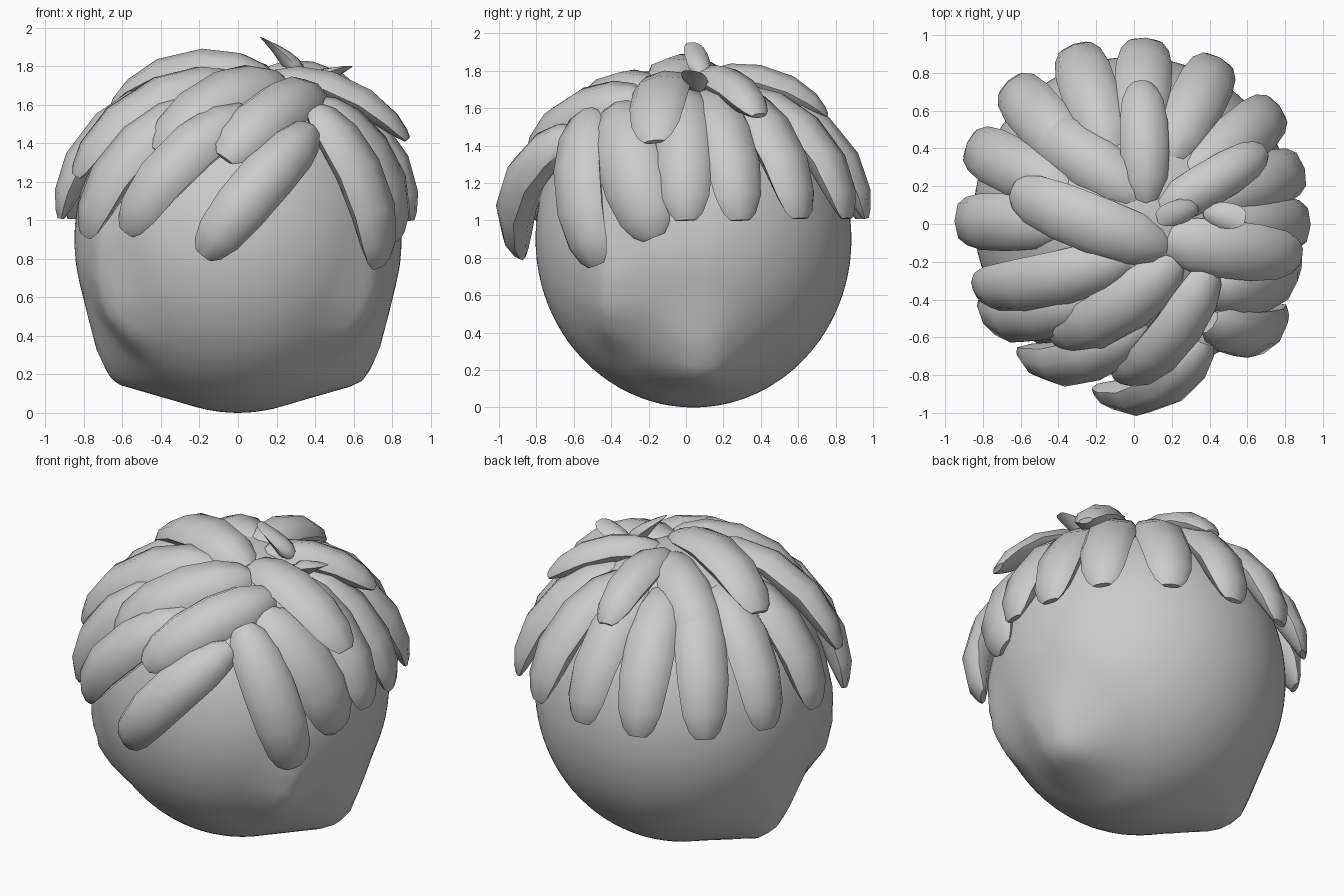
import bpy, bmesh, math
from mathutils import Vector
from mathutils.bvhtree import BVHTree

if "Cube" in bpy.data.objects:
    bpy.data.objects.remove(bpy.data.objects["Cube"])

CENTRE = Vector((0, 0.04, 0.9))


def finish(bm, name, angle):
    bmesh.ops.recalc_face_normals(bm, faces=bm.faces)
    me = bpy.data.meshes.new(name)
    bm.to_mesh(me)
    bm.free()
    ob = bpy.data.objects.new(name, me)
    bpy.context.collection.objects.link(ob)
    bpy.ops.object.select_all(action='DESELECT')
    ob.select_set(True)
    bpy.context.view_layer.objects.active = ob
    bpy.ops.object.shade_smooth_by_angle(angle=math.radians(angle))
    return ob


def ellipsoid(level):
    bm = bmesh.new()
    bmesh.ops.create_icosphere(bm, subdivisions=level, radius=1)
    for v in bm.verts:
        v.co = CENTRE + Vector((v.co.x * 0.85, v.co.y * 0.845, v.co.z * 0.9))
    return bm


# Ellipsoid stretched over mirrored corner points
def hull_tree(corners):
    bm = ellipsoid(4)
    for x, y, z in corners:
        for s in (1, -1):
            bm.verts.new((x * s, y, z))
    bmesh.ops.convex_hull(bm, input=bm.verts[:])
    tree = BVHTree.FromBMesh(bm)
    bm.free()
    return tree


# Head: outer envelope of a jaw hull and a face hull
def make_head():
    jaw = hull_tree([(0.63, 0.02, 0.15), (0.63, 0.15, 0.15), (0.675, 0.02, 0.20), (0.675, 0.15, 0.20),
                     (0.735, 0.0, 0.33), (0.735, 0.15, 0.33), (0.79, 0.0, 0.54), (0.79, 0.12, 0.54)])
    face = hull_tree([(0.61, -0.44, 0.42), (0.68, -0.45, 0.52), (0.72, -0.45, 0.66),
                      (0.72, -0.46, 0.86)])
    bm = ellipsoid(5)
    for v in bm.verts:
        d = (v.co - CENTRE).normalized()
        start = CENTRE + d * 3
        hits = [t.ray_cast(start, -d)[0] for t in (jaw, face)]
        v.co = max([v.co.copy()] + [h for h in hits if h], key=lambda p: (p - CENTRE).length)
    finish(bm, "head", 30)


# Hair lock: flattened tapering tube that follows the scalp from root to tip
PROFILE = [(0, 0.45), (0.07, 0.7), (0.22, 0.92), (0.42, 1), (0.65, 0.98),
           (0.84, 0.84), (0.95, 0.6), (1, 0.36)]


def lock(name, root, tip, width=0.152, thick=0.095, bulge=0.015, sides=8, pinch=0.5, power=6):
    a, b = Vector(root) - CENTRE, Vector(tip) - CENTRE
    da, db = a.normalized(), b.normalized()

    def point(t):
        d = da.lerp(db, t).normalized()
        return d * (a.length * (1 - t) + b.length * t + bulge * math.sin(math.pi * t))

    bm = bmesh.new()
    rings = []
    for t, w in PROFILE:
        p = point(t)
        tan = (point(t + 0.02) - point(t - 0.02)).normalized()
        side = tan.cross(p).normalized()
        up = side.cross(tan).normalized()
        flat = w * (1 - pinch * t ** power)
        ring = []
        for i in range(sides):
            q = 2 * math.pi * i / sides
            ring.append(bm.verts.new(CENTRE + p + side * math.cos(q) * width * w
                                     + up * math.sin(q) * thick * flat))
        rings.append(ring)
    for r, s in zip(rings, rings[1:]):
        for i in range(sides):
            j = (i + 1) % sides
            bm.faces.new((r[i], r[j], s[j], s[i]))
    bm.faces.new(rings[0])
    bm.faces.new(rings[-1])
    finish(bm, name, 50)


make_head()

# Lower ring around sides and back, roots directly above the tips
ring_tips = [(0.90, 0.00, 1.00), (0.87, 0.29, 1.00), (0.75, 0.61, 1.01),
             (0.44, 0.86, 1.01), (0.06, 0.96, 1.01), (-0.31, 0.93, 1.01), (-0.65, 0.74, 1.01),
             (-0.86, 0.42, 1.01), (-0.92, 0.02, 1.01)]
for tip in ring_tips:
    h = Vector(tip[:2]).normalized() * 0.36
    lock("lower_lock", (h.x, h.y, 1.66), tip)
lock("lower_lock", (0.42, -0.36, 1.60), (0.83, -0.17, 0.91), 0.175)

# Fringe across the forehead
lock("fringe_lock", (0.40, -0.52, 1.57), (0.73, -0.48, 0.76), 0.155)
lock("fringe_lock", (0.37, -0.61, 1.46), (-0.18, -0.87, 0.82), 0.145, 0.115, 0.035)
lock("fringe_lock", (0.06, -0.52, 1.55), (-0.58, -0.69, 0.94), 0.15, 0.11, 0.03)
lock("fringe_lock", (-0.20, -0.38, 1.60), (-0.79, -0.46, 0.92), 0.15)

# Upper layer swirling out from the crown
lock("upper_lock", (0.16, -0.13, 1.73), (-0.64, 0.18, 1.60), 0.155, 0.09, 0.02)
lock("upper_lock", (0.06, 0.12, 1.73), (-0.55, 0.54, 1.41), 0.15)
lock("upper_lock", (0.06, 0.10, 1.74), (0.04, 0.75, 1.56), 0.13, 0.09)
lock("upper_lock", (0.13, 0.06, 1.73), (0.69, 0.39, 1.56), 0.12, 0.09)
lock("upper_lock", (0.15, -0.08, 1.72), (0.88, -0.17, 1.42), 0.155, 0.08)
lock("upper_lock", (0.40, -0.24, 1.65), (-0.07, -0.83, 1.32), 0.15, 0.1)
lock("upper_lock", (0.22, -0.20, 1.71), (-0.42, -0.62, 1.36), 0.16, 0.1)
lock("upper_lock", (0.00, -0.16, 1.71), (-0.84, -0.34, 1.23), 0.15)

# Two small stray tufts at the crown, each narrowing to a thin edge
lock("crown_tuft", (0.32, 0.09, 1.76), (0.12, 0.03, 1.95), 0.065, 0.065, 0, pinch=0.95, power=1)
lock("crown_tuft", (0.38, 0.06, 1.71), (0.59, 0.03, 1.80), 0.07, 0.065, 0, pinch=0.95, power=1)
